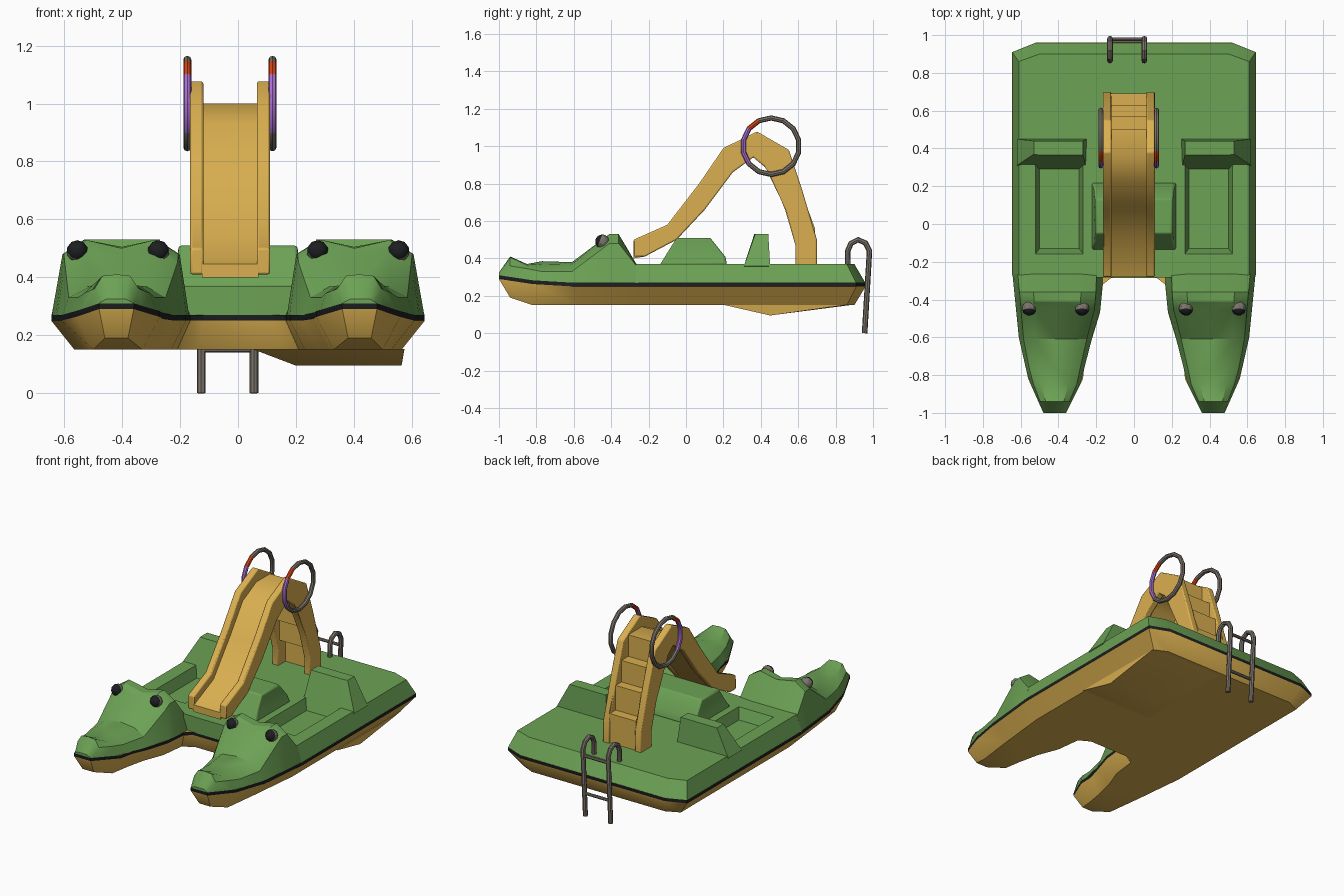
import bpy, bmesh, math
from mathutils import Vector

if "Cube" in bpy.data.objects:
    bpy.data.objects.remove(bpy.data.objects["Cube"])


def mat(name, rgb):
    m = bpy.data.materials.new(name)
    m.diffuse_color = (*rgb, 1)
    m.use_nodes = True
    m.node_tree.nodes["Principled BSDF"].inputs["Base Color"].default_value = m.diffuse_color
    return m


GREEN = mat("green", (0.15, 0.36, 0.09))
TAN = mat("tan yellow", (0.70, 0.43, 0.08))
BLACK = mat("black", (0.012, 0.013, 0.015))
GREY = mat("warm grey", (0.20, 0.175, 0.145))
PURPLE = mat("purple", (0.40, 0.16, 0.64))
RED = mat("orange red", (0.70, 0.06, 0.007))


def finish(bm, name, *mats, bevel=0):
    bmesh.ops.recalc_face_normals(bm, faces=bm.faces)
    me = bpy.data.meshes.new(name)
    bm.to_mesh(me)
    bm.free()
    ob = bpy.data.objects.new(name, me)
    bpy.context.collection.objects.link(ob)
    for m in mats:
        me.materials.append(m)
    if bevel:
        b = ob.modifiers.new("bevel", 'BEVEL')
        b.width, b.segments, b.limit_method = bevel, 2, 'ANGLE'
    return ob


def loft(name, rings, *mats, ring_mats=None, bevel=0):
    """Join closed rings of points and cap both ends."""
    bm = bmesh.new()
    vs = [[bm.verts.new(p) for p in r] for r in rings]
    n = len(vs[0])
    for k in range(len(vs) - 1):
        for i in range(n):
            j = (i + 1) % n
            f = bm.faces.new((vs[k][i], vs[k][j], vs[k + 1][j], vs[k + 1][i]))
            f.material_index = ring_mats[k] if ring_mats else 0
    caps = [bm.faces.new(vs[0]), bm.faces.new(vs[-1])]
    bmesh.ops.triangulate(bm, faces=caps)
    return finish(bm, name, *mats, bevel=bevel)


def prism(name, prof, x0, x1, m, bevel=0):
    return loft(name, [[(x, y, z) for y, z in prof] for x in (x0, x1)], m, bevel=bevel)


def interp(t, pts):
    if t <= pts[0][0]:
        return pts[0][1]
    for (a, va), (b, vb) in zip(pts, pts[1:]):
        if t <= b:
            return va + (vb - va) * (t - a) / (b - a)
    return pts[-1][1]


def mirror(half):
    return half + [(-p[0], *p[1:]) for p in reversed(half)]


# Hull: half outline (rim x, rim y, bottom x, bottom y)
HALF = [(.52, .96, .48, .90), (.645, .91, .565, .86), (.645, -.25, .565, -.25),
        (.61, -.6, .53, -.58), (.56, -.82, .50, -.82), (.48, -1, .46, -.94),
        (.36, -1, .38, -.94), (.27, -.82, .33, -.82), (.26, -.72, .31, -.70),
        (.22, -.6, .28, -.57), (.18, -.47, .23, -.44), (.165, -.32, .21, -.28),
        (.12, -.285, .14, -.24)]


def rim(y):
    return interp(y, [(-1, .29), (-.9, .275), (-.8, .26), (-.6, .25)])


def keel(y):
    return interp(y, [(-.94, .19), (-.82, .15)])


low, edge, wide, top = [], [], [], []
for x, y, bx, by in HALF:
    low.append((bx, by, keel(by)))
    edge.append((x, y, rim(y)))
    wide.append((x, y, rim(y) + .02))
    top.append((x, y, rim(y) + .021))
loft("hull_and_stripe", [mirror(r) for r in (low, edge, wide)], TAN, BLACK, ring_mats=[0, 1])

# Lower bulge on one side of the hull bottom
bm = bmesh.new()
for p in [(.05, .2, .152), (.575, .2, .152), (.57, .86, .152), (.05, .89, .152),
          (.2, .45, .095), (.565, .45, .095), (.48, .89, .152)]:
    bm.verts.new(p)
bmesh.ops.convex_hull(bm, input=bm.verts)
finish(bm, "hull_bulge", TAN)

# Deck with two seat wells
d0 = [(.52, .96, .268), (.645, .91, .268), (.645, -.27, .268), (.10, -.285, .268)]
d1 = [(.50, .90, .37), (.61, .86, .37), (.61, -.27, .37), (.10, -.285, .37)]
deck = loft("deck", [mirror(d0), mirror(d1)], GREEN)
for s in (1, -1):
    well = loft("well_cutter", [[(s * .29, -.13, .30), (s * .50, -.13, .30), (s * .50, .40, .30), (s * .29, .40, .30)],
                                [(s * .26, -.17, .40), (s * .53, -.17, .40), (s * .53, .42, .40), (s * .26, .42, .40)]], GREEN)
    well.hide_render = True
    b = deck.modifiers.new("well", 'BOOLEAN')
    b.operation, b.solver, b.object = 'DIFFERENCE', 'EXACT', well
    bpy.context.view_layer.objects.active = deck
    bpy.ops.object.modifier_apply(modifier=b.name)
    bpy.data.objects.remove(well)

# Animal heads: (y, shoulder z, ridge z, middle z)
SECT = [(-1, .315, .325, .325), (-.94, .36, .405, .41), (-.85, .345, .365, .37),
        (-.77, .33, .37, .385), (-.61, .33, .368, .38), (-.45, .45, .50, .47),
        (-.41, .48, .53, .50), (-.36, .48, .53, .505), (-.265, .36, .37, .37)]
outer = [(p[1], p[0]) for p in reversed(HALF[2:6])]
inner = [(p[1], p[0]) for p in HALF[6:12]]
U = (0, .07, .24, .5, .78, .94, 1)
for s, side in ((1, "right"), (-1, "left")):
    rings = []
    for y, sh, rd, md in SECT:
        a, b = interp(y, inner), interp(y, outer)
        r = rim(y) + .019
        rings.append([(s * (a + (b - a) * u), y, z) for u, z in zip(U, (r, sh, rd, md, rd, sh, r))])
    loft("head_" + side, rings, GREEN)

    # Eyes: dark front cap by direction
    for k, ex in enumerate((.275, .555)):
        bm = bmesh.new()
        bmesh.ops.create_uvsphere(bm, u_segments=10, v_segments=8, radius=.038)
        look = Vector((0, 0, 1))
        for f in bm.faces:
            f.material_index = 1 if f.calc_center_median().normalized().dot(look) > .55 else 0
        eye = finish(bm, f"eye_{side}_{k}", GREY, BLACK)
        eye.location = (s * ex, -.447, .49)
        eye.rotation_euler = (math.radians(68), 0, 0)

    # Seat back
    base = [(.25, .29, .30), (.53, .29, .30), (.62, .31, .36), (.62, .45, .36), (.25, .45, .36)]
    crest = [(.27, .365, .53), (.50, .365, .53), (.53, .37, .53), (.53, .44, .53), (.27, .44, .53)]
    loft("seat_back_" + side, [[(s * x, y, z) for x, y, z in r] for r in (base, crest)], GREEN)

# Centre console
con0 = [(.225, -.14, .365), (.225, .22, .365)]
con1 = [(.21, -.10, .43), (.215, .21, .41)]
con2 = [(.205, -.05, .51), (.205, .13, .51)]
loft("centre_console", [mirror(c) for c in (con0, con1, con2)], GREEN, bevel=.01)

# Slide: two rails, bed and stairs
RAIL = [(-.28, .50), (-.10, .58), (.07, .80), (.20, .99), (.38, 1.078), (.55, .98),
        (.62, .77), (.70, .50), (.70, .36), (.585, .36), (.585, .47), (.53, .66),
        (.455, .85), (.42, .89), (.36, .94), (.25, .86), (.10, .66), (-.05, .50), (-.22, .41), (-.28, .41)]
prism("slide_rail_left", RAIL, -.165, -.12, TAN, bevel=.012)
prism("slide_rail_right", RAIL, .065, .11, TAN, bevel=.012)
BED = [(-.28, .445), (-.08, .535), (.09, .75), (.22, .93), (.36, 1.0), (.50, 1.0),
       (.50, .86), (.57, .86), (.57, .72), (.63, .72), (.63, .56), (.69, .56), (.69, .36),
       (.66, .36), (.66, .53), (.60, .53), (.60, .69), (.54, .69), (.54, .83), (.47, .83),
       (.47, .95), (.36, .95), (.25, .89), (.12, .70), (-.05, .50), (-.22, .41), (-.28, .40)]
prism("slide_bed_and_stairs", BED, -.125, .07, TAN)

# Hand rings, coloured by angle
for name, x in (("hand_ring_left", -.175), ("hand_ring_right", .119)):
    bpy.ops.mesh.primitive_torus_add(location=(x, .455, 1.0), rotation=(0, math.pi / 2, 0), major_segments=14,
                                     minor_segments=8, major_radius=.151, minor_radius=.014)
    ob = bpy.context.object
    ob.name = name
    for m in (GREY, RED, PURPLE):
        ob.data.materials.append(m)
    for f in ob.data.polygons:
        a = math.degrees(math.atan2(-f.center.x, f.center.y)) % 360
        f.material_index = 1 if 115 < a < 144 else 2 if 144 <= a < 220 else 0


# Ladder
def tube(name, pts, r):
    cu = bpy.data.curves.new(name, 'CURVE')
    cu.dimensions, cu.bevel_depth, cu.bevel_resolution, cu.use_fill_caps = '3D', r, 2, True
    sp = cu.splines.new('POLY')
    sp.points.add(len(pts) - 1)
    for q, p in zip(sp.points, pts):
        q.co = (*p, 1)
    ob = bpy.data.objects.new(name, cu)
    bpy.context.collection.objects.link(ob)
    cu.materials.append(GREY)
    bpy.ops.object.select_all(action='DESELECT')
    ob.select_set(True)
    bpy.context.view_layer.objects.active = ob
    bpy.ops.object.convert(target='MESH')


LEG = [(.865, .36), (.865, .44), (.882, .48), (.92, .50), (.96, .482), (.981, .44), (.955, 0)]
for name, x in (("ladder_leg_left", -.127), ("ladder_leg_right", .055)):
    tube(name, [(x, y, z) for y, z in LEG], .015)
for k, (y, z) in enumerate(((.978, .40), (.964, .15))):
    tube(f"ladder_rung_{k}", [(-.127, y, z), (.055, y, z)], .010)

# Smooth shading with sharp edges kept
for ob in bpy.data.objects:
    ob.select_set(ob.type == 'MESH')
bpy.context.view_layer.objects.active = deck
bpy.ops.object.shade_smooth_by_angle(angle=math.radians(32))
